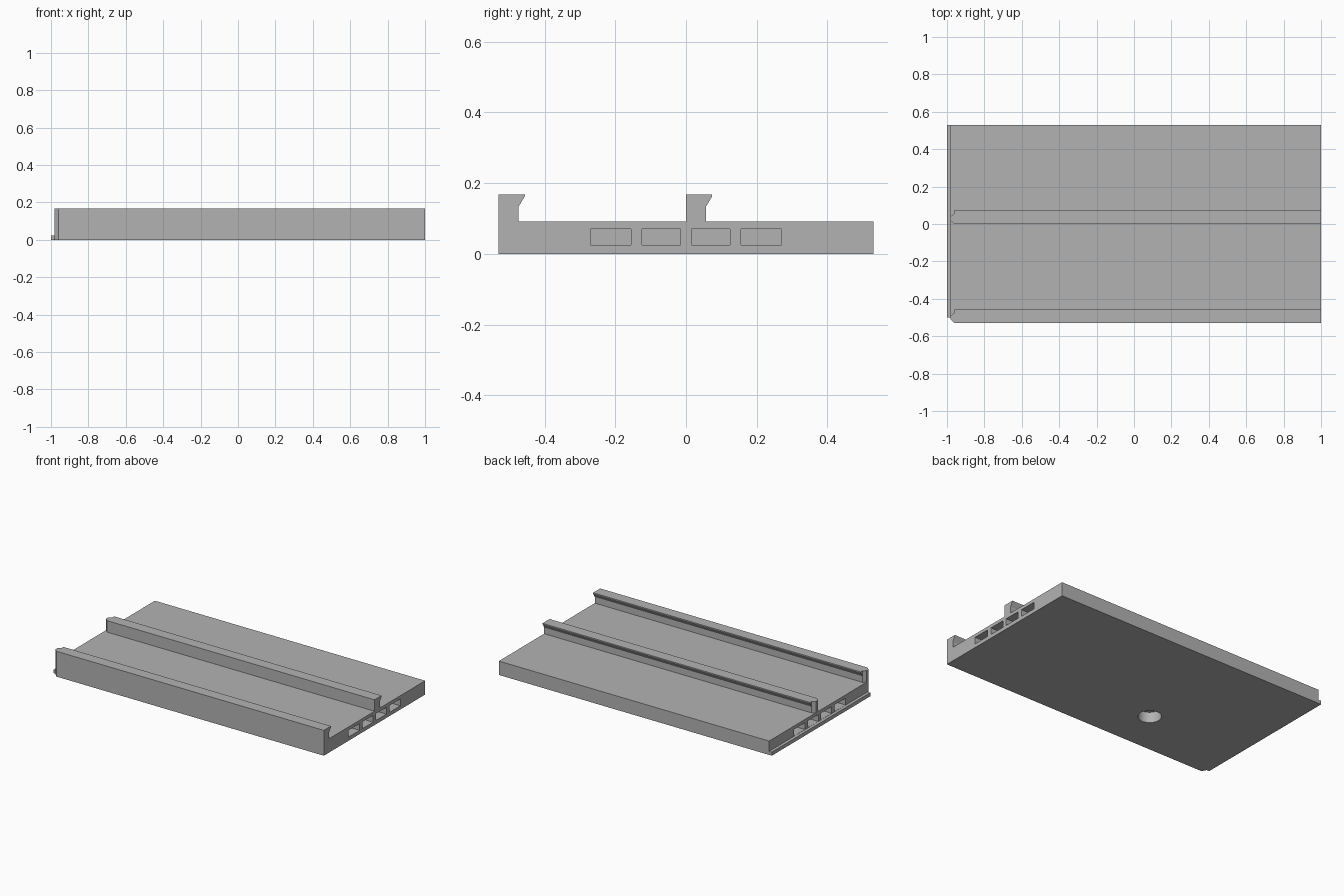
import bpy, bmesh
from mathutils import Matrix, Vector

if "Cube" in bpy.data.objects:
    bpy.data.objects.remove(bpy.data.objects["Cube"], do_unlink=True)

grey = bpy.data.materials.new("plain grey")
grey.use_nodes = True
grey.diffuse_color = (0.45, 0.45, 0.45, 1)
grey.node_tree.nodes["Principled BSDF"].inputs["Base Color"].default_value = grey.diffuse_color

X0, X1, Y, TOP, RAIL_TOP = -0.98, 1.0, 0.53, 0.092, 0.168


def finish(name, bm):
    bmesh.ops.recalc_face_normals(bm, faces=bm.faces)
    mesh = bpy.data.meshes.new(name)
    bm.to_mesh(mesh)
    bm.free()
    mesh.materials.append(grey)
    obj = bpy.data.objects.new(name, mesh)
    bpy.context.collection.objects.link(obj)
    return obj


def extrude(name, points, direction):
    """Closed solid swept from a flat outline."""
    bm = bmesh.new()
    face = bm.faces.new([bm.verts.new(p) for p in points])
    out = bmesh.ops.extrude_face_region(bm, geom=[face])
    moved = [g for g in out["geom"] if isinstance(g, bmesh.types.BMVert)]
    bmesh.ops.translate(bm, verts=moved, vec=Vector(direction))
    return finish(name, bm)


def box(name, x0, x1, y0, y1, z0, z1):
    outline = [(x0, y0, z0), (x1, y0, z0), (x1, y1, z0), (x0, y1, z0)]
    return extrude(name, outline, (0, 0, z1 - z0))


def cut(target, cutters):
    """Subtract the cutters, bake the result and remove them."""
    for c in cutters:
        c.hide_render = True
        mod = target.modifiers.new("cut", 'BOOLEAN')
        mod.object, mod.operation, mod.solver = c, 'DIFFERENCE', 'EXACT'
    graph = bpy.context.evaluated_depsgraph_get()
    mesh = bpy.data.meshes.new_from_object(target.evaluated_get(graph))
    target.modifiers.clear()
    target.data = mesh
    for c in cutters:
        bpy.data.objects.remove(c, do_unlink=True)


# Base slab with one eased corner
c = 0.02
base = extrude("base_plate", [(X0 + c, -Y, 0), (X1, -Y, 0), (X1, Y, 0), (X0, Y, 0),
                              (X0, -Y + c, 0)], (0, 0, TOP))

# Four blind slots in each end, separated by thin ribs
cutters = []
for y0, y1 in ((-0.27, -0.155), (-0.125, -0.015)):
    for a, b in ((y0, y1), (-y1, -y0)):
        cutters.append(box("slot_cutter", X1 - 0.4, X1 + 0.1, a, b, 0.025, 0.07))
        cutters.append(box("slot_cutter", X0 - 0.1, X0 + 0.4, a, b, 0.025, 0.07))

# Round blind hole in the underside
bm = bmesh.new()
bmesh.ops.create_cone(bm, cap_ends=True, segments=48, radius1=0.07, radius2=0.07,
                      depth=0.14, matrix=Matrix.Translation((-0.316, -0.233, 0)))
cutters.append(finish("hole_cutter", bm))
cut(base, cutters)

# Two dovetail rails: an upright stem and an overhanging lip
for name, y in (("front", -Y), ("middle", 0)):
    plan = [(X0 + c, y), (X1, y), (X1, y + 0.056), (X0 + c, y + 0.056),
            (X0, y + 0.04), (X0, y + c)]
    extrude(name + "_rail_stem", [(px, py, TOP) for px, py in plan], (0, 0, RAIL_TOP - TOP))
    lip = [(0.056, 0.133), (0.074, 0.163), (0.074, RAIL_TOP), (0.056, RAIL_TOP)]
    extrude(name + "_rail_lip", [(X0 + c, y + dy, z) for dy, z in lip], (X1 - X0 - c, 0, 0))

# Low ledge along the left-hand end
box("end_ledge", -1.0, X0, -Y + 0.03, Y, 0, 0.024)

# Smooth only the hole wall, keep all corners sharp
bpy.ops.object.select_all(action='DESELECT')
base.select_set(True)
bpy.context.view_layer.objects.active = base
bpy.ops.object.shade_smooth_by_angle(angle=0.5)
